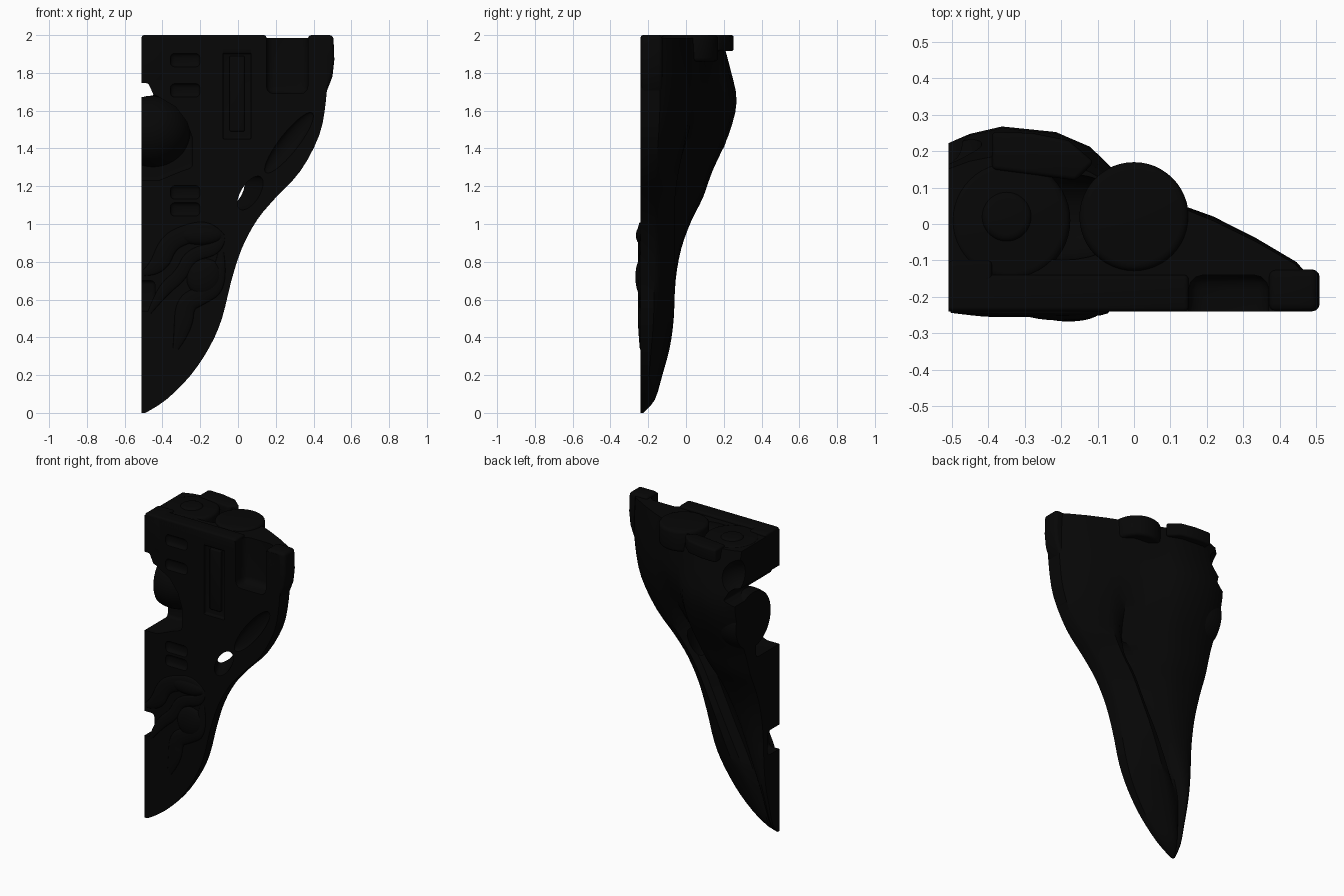
import bpy, bmesh, math
from mathutils import Matrix

if "Cube" in bpy.data.objects:
    bpy.data.objects.remove(bpy.data.objects["Cube"], do_unlink=True)

black = bpy.data.materials.new("matte_black")
black.use_nodes = True
black.diffuse_color = (0.002, 0.002, 0.002, 1)
black.node_tree.nodes["Principled BSDF"].inputs["Base Color"].default_value = (0.002, 0.002, 0.002, 1)

LEFT, FRONT = -0.51, -0.24


def finish(name, bm):
    bmesh.ops.recalc_face_normals(bm, faces=bm.faces[:])
    me = bpy.data.meshes.new(name)
    bm.to_mesh(me)
    bm.free()
    ob = bpy.data.objects.new(name, me)
    bpy.context.collection.objects.link(ob)
    me.materials.append(black)
    return ob


def apply_all(ob):
    bpy.ops.object.select_all(action='DESELECT')
    ob.select_set(True)
    bpy.context.view_layer.objects.active = ob
    for m in list(ob.modifiers):
        bpy.ops.object.modifier_apply(modifier=m.name)


def smooth(ob, bevel=0, angle=35):
    if bevel:
        m = ob.modifiers.new("bevel", 'BEVEL')
        m.width, m.segments = bevel, 3
    apply_all(ob)
    bpy.ops.object.shade_smooth_by_angle(angle=math.radians(angle))
    return ob


def box(name, x, y, z, bevel=0.015):
    bm = bmesh.new()
    size = [b - a for a, b in (x, y, z)]
    mid = [(a + b) / 2 for a, b in (x, y, z)]
    bmesh.ops.create_cube(bm, size=1, matrix=Matrix.Translation(mid) @ Matrix.Diagonal((*size, 1)))
    return smooth(finish(name, bm), bevel)


def ellipsoid(name, centre, radii, tilt=0, yaw=0):
    bm = bmesh.new()
    turn = Matrix.Rotation(math.radians(yaw), 4, 'Z') @ Matrix.Rotation(math.radians(tilt), 4, 'Y')
    bmesh.ops.create_uvsphere(bm, u_segments=32, v_segments=20, radius=1,
                              matrix=Matrix.Translation(centre) @ turn @ Matrix.Diagonal((*radii, 1)))
    return smooth(finish(name, bm))


def disc(name, x, y, z0, z1, r, bevel=0.02):
    bm = bmesh.new()
    bmesh.ops.create_cone(bm, cap_ends=True, segments=48, radius1=r, radius2=r, depth=z1 - z0,
                          matrix=Matrix.Translation((x, y, (z0 + z1) / 2)))
    return smooth(finish(name, bm), bevel)


def prism(name, outline, axis, lo, hi, bevel=0.015):
    # Extrudes an outline along y (axis 1) or z (axis 2)
    bm = bmesh.new()
    place = (lambda a, b: (a, lo, b)) if axis == 1 else (lambda a, b: (a, b, lo))
    face = bm.faces.new([bm.verts.new(place(a, b)) for a, b in outline])
    ext = bmesh.ops.extrude_face_region(bm, geom=[face])
    move = [0, 0, 0]
    move[axis] = hi - lo
    bmesh.ops.translate(bm, vec=move, verts=[v for v in ext["geom"] if isinstance(v, bmesh.types.BMVert)])
    return smooth(finish(name, bm), bevel)


def cut(ob, cutter):
    m = ob.modifiers.new("cut", 'BOOLEAN')
    m.operation, m.solver, m.object = 'DIFFERENCE', 'EXACT', cutter
    apply_all(ob)
    bpy.data.objects.remove(cutter, do_unlink=True)


def ridge(name, points, radius):
    # Flattened raised scroll lying on the front face
    cu = bpy.data.curves.new(name, 'CURVE')
    cu.dimensions, cu.bevel_depth, cu.bevel_resolution = '3D', radius, 4
    sp = cu.splines.new('NURBS')
    sp.points.add(len(points) - 1)
    for i, (p, (x, z)) in enumerate(zip(sp.points, points)):
        p.co = (x, 0, z, 1)
        p.radius = 0.3 if i in (0, len(points) - 1) else 1
    sp.use_endpoint_u, sp.order_u = True, 3
    ob = bpy.data.objects.new(name, cu)
    bpy.context.collection.objects.link(ob)
    apply_all(ob)
    bpy.ops.object.convert(target='MESH')
    ob = bpy.context.object
    ob.scale.y, ob.location.y = 0.3, FRONT
    ob.data.materials.clear()
    ob.data.materials.append(black)
    return smooth(ob)


def between(a, b, c, d, t):
    # Smooth interpolation from row b to row c
    return [(2 * q + (r - p) * t + (2 * p - 5 * q + 4 * r - s) * t * t + (3 * q - p - 3 * r + s) * t ** 3) / 2
            for p, q, r, s in zip(a, b, c, d)]


# Tapering shell rows: height, right edge, spine back, groove x, groove back, wing back
rows = [(0, -0.49, -0.225, -0.505, -0.225, -0.225), (0.07, -0.38, -0.165, -0.48, -0.17, -0.165),
        (0.2, -0.25, -0.125, -0.46, -0.14, -0.125), (0.35, -0.15, -0.085, -0.43, -0.12, -0.09),
        (0.5, -0.085, -0.065, -0.37, -0.12, -0.06), (0.7, -0.035, -0.055, -0.27, -0.12, -0.05),
        (0.87, 0.02, -0.025, -0.18, -0.13, -0.05), (1.02, 0.1, 0.03, -0.11, -0.13, -0.05),
        (1.14, 0.2, 0.09, -0.04, -0.13, -0.05), (1.28, 0.33, 0.14, 0.03, -0.08, -0.03),
        (1.47, 0.43, 0.225, 0.07, 0.01, 0.01), (1.65, 0.465, 0.268, 0.08, 0.08, 0.03),
        (1.82, 0.475, 0.235, 0.08, 0.09, 0.03), (1.985, 0.47, 0.19, 0.08, 0.09, 0.02)]
fine = []
for i in range(len(rows) - 1):
    quad = [rows[max(0, min(j, len(rows) - 1))] for j in range(i - 1, i + 3)]
    fine += [between(*quad, t / 3) for t in range(3)]
fine.append(rows[-1])

bm = bmesh.new()
rings = []
for z, xr, yb, xg, yg, yw in fine:
    w, v, s, d = xg - LEFT, xr - xg, yb - FRONT, yw - FRONT
    ring = [(LEFT, FRONT), (LEFT, FRONT + 0.91 * s), (LEFT + 0.1 * w, FRONT + 0.96 * s), (LEFT + 0.25 * w, yb),
            (LEFT + 0.5 * w, FRONT + 0.97 * s), (LEFT + 0.66 * w, FRONT + 0.89 * s),
            (LEFT + 0.82 * w, 0.35 * yg + 0.65 * (FRONT + 0.75 * s)), (xg, yg),
            (xg + 0.15 * v, 0.3 * yg + 0.7 * yw), (xg + 0.35 * v, FRONT + 0.96 * d),
            (xg + 0.65 * v, FRONT + 0.74 * d), (xg + 0.93 * v, FRONT + 0.5 * d), (xr, FRONT + 0.38 * d), (xr, FRONT)]
    rings.append([bm.verts.new((x, y, z)) for x, y in ring])
n = len(rings[0])
for a, b in zip(rings, rings[1:]):
    for i in range(n):
        bm.faces.new((a[i], a[(i + 1) % n], b[(i + 1) % n], b[i]))
bm.faces.new(rings[0])
bm.faces.new(rings[-1])
shell = finish("shell", bm)

# Socket, edge notches and the slanted through hole
cut(shell, prism("socket_cutter", [(-0.7, 1.23), (-0.42, 1.23), (-0.3, 1.28), (-0.24, 1.3), (-0.24, 1.45),
                                   (-0.27, 1.54), (-0.33, 1.62), (-0.45, 1.69), (-0.7, 1.69)], 1, -0.5, 0, 0.02))
cut(shell, prism("edge_notch_cutter", [(-0.7, 1.75), (-0.475, 1.745), (-0.445, 1.68), (-0.5, 1.65), (-0.7, 1.63)],
                 1, -0.5, 0.5, 0.01))
cut(shell, ellipsoid("back_corner_cutter", (-0.57, 0.27, 1.84), (0.16, 0.17, 0.14)))
cut(shell, box("lower_gap_cutter", (-0.7, -0.44), (-0.5, -0.12), (0.54, 0.7), 0.02))
cut(shell, ellipsoid("hole_cutter", (0.045, -0.2, 1.165), (0.045, 0.28, 0.1), 28, 28))
cut(shell, ellipsoid("scoop_cutter", (0.27, -0.24, 1.43), (0.05, 0.03, 0.2), 38))

# Pocket beside the corner block, framed slot, vents and top valley
cut(shell, box("pocket_cutter", (0.15, 0.37), (-0.5, -0.14), (1.69, 2.2), 0.04))
cut(shell, box("slot_cutter", (-0.08, 0.07), (-0.4, -0.215), (1.45, 1.925), 0.008))
for z in (1.87, 1.71, 1.17, 1.08):
    cut(shell, box("vent_cutter", (-0.36, -0.2), (-0.4, -0.22), (z - 0.04, z + 0.035), 0.025))
cut(shell, ellipsoid("valley_cutter", (-0.2, 0.02, 1.99), (0.2, 0.12, 0.12)))
smooth(shell)
box("slot_insert", (-0.045, 0.035), (-0.235, -0.15), (1.49, 1.89), 0.008)

# Ball in the socket, trimmed flat on the inner side
ball = ellipsoid("socket_ball", (-0.45, 0.03, 1.49), (0.2, 0.19, 0.19))
cut(ball, box("trim_cutter", (-1, LEFT), (-1, 1), (1, 2), 0))
smooth(ball)

# Top rim, corner block and curved back rail
box("front_rim", (LEFT, 0.15), (FRONT, -0.14), (1.9, 2.0), 0.012)
box("inner_top_block", (LEFT, -0.39), (FRONT, -0.1), (1.75, 2.0), 0.012)
prism("corner_block", [(0.37, 1.69), (0.465, 1.69), (0.5, 1.78), (0.51, 1.87), (0.505, 2), (0.37, 2)],
      1, FRONT, -0.125, 0.02)
prism("back_rail", [(-0.39, 0.15), (-0.39, 0.253), (-0.28, 0.25), (-0.18, 0.23), (-0.11, 0.17), (-0.16, 0.12)],
      2, 1.915, 2.0, 0.012)

# Round caps on the top
disc("large_cap", 0, 0.02, 1.86, 2.0, 0.15)
disc("small_cap_base", -0.34, 0.01, 1.85, 1.99, 0.165)
disc("small_cap", -0.35, 0.02, 1.9, 2.0, 0.07)

# Raised scrolls on the lower front
ridge("upper_scroll", [(-0.5, 0.74), (-0.42, 0.77), (-0.37, 0.9), (-0.27, 0.95), (-0.15, 0.97), (-0.08, 0.93)], 0.05)
ridge("middle_scroll", [(-0.08, 0.93), (-0.1, 0.87), (-0.25, 0.84), (-0.3, 0.73), (-0.4, 0.65), (-0.47, 0.53)], 0.035)
ridge("lower_scroll", [(-0.09, 0.85), (-0.1, 0.68), (-0.2, 0.62), (-0.28, 0.58), (-0.29, 0.45), (-0.33, 0.34)], 0.05)
ellipsoid("lower_swell", (-0.18, -0.235, 0.72), (0.09, 0.033, 0.1), 30)
ellipsoid("upper_swell", (-0.2, -0.235, 0.94), (0.12, 0.03, 0.05))
